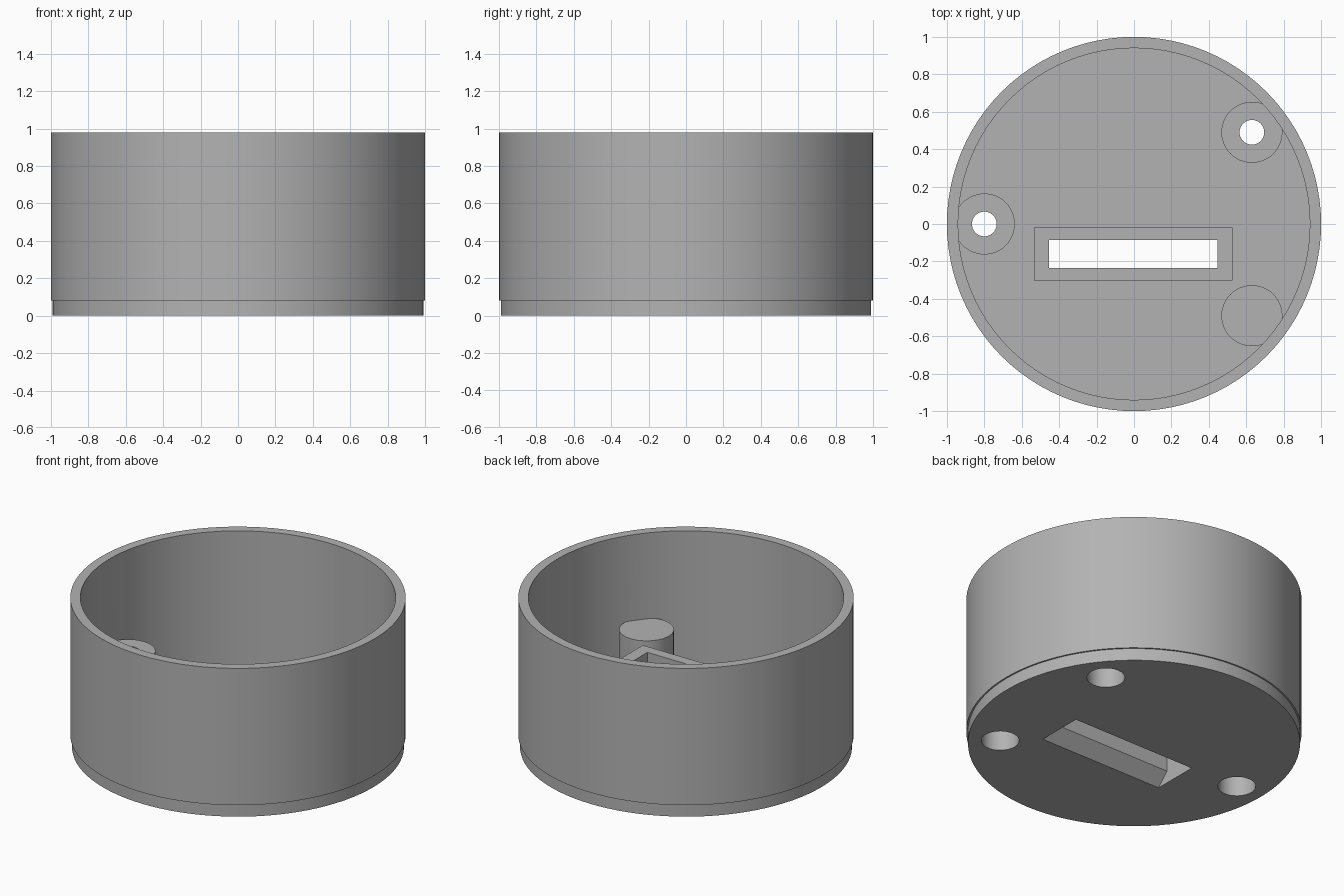
import bpy, bmesh, math
from mathutils import Vector

if "Cube" in bpy.data.objects:
    bpy.data.objects.remove(bpy.data.objects["Cube"])

grey = bpy.data.materials.new("plain grey")
grey.use_nodes = True
grey.diffuse_color = (0.45, 0.45, 0.45, 1)
grey.node_tree.nodes["Principled BSDF"].inputs["Base Color"].default_value = (0.45, 0.45, 0.45, 1)

HEIGHT, FLOOR, BOSS_TOP = 0.98, 0.08, 0.415
SLOT_X, SLOT_Y = -0.004, -0.16


def make_object(name, bm):
    bmesh.ops.recalc_face_normals(bm, faces=bm.faces)
    mesh = bpy.data.meshes.new(name)
    bm.to_mesh(mesh)
    bm.free()
    mesh.materials.append(grey)
    obj = bpy.data.objects.new(name, mesh)
    bpy.context.collection.objects.link(obj)
    return obj


def lathe(name, profile, centre=(0, 0), steps=96):
    """Turn a profile of (radius, height) points around a vertical axis."""
    bm = bmesh.new()
    verts = [bm.verts.new((r, 0, z)) for r, z in profile]
    edges = [bm.edges.new(pair) for pair in zip(verts, verts[1:])]
    bmesh.ops.spin(bm, geom=verts + edges, cent=(0, 0, 0), axis=(0, 0, 1),
                   angle=math.tau, steps=steps, use_duplicate=False)
    bmesh.ops.remove_doubles(bm, verts=bm.verts, dist=1e-5)
    bmesh.ops.translate(bm, verts=bm.verts, vec=(*centre, 0))
    return make_object(name, bm)


def prism(name, half_width, side):
    """Extrude a (y, z) side outline along x, centred on the slot."""
    bm = bmesh.new()
    face = bm.faces.new([bm.verts.new((SLOT_X - half_width, SLOT_Y + y, z)) for y, z in side])
    new = bmesh.ops.extrude_face_region(bm, geom=[face])["geom"]
    moved = [v for v in new if isinstance(v, bmesh.types.BMVert)]
    bmesh.ops.translate(bm, verts=moved, vec=Vector((2 * half_width, 0, 0)))
    return make_object(name, bm)


def combine(target, tool, operation):
    mod = target.modifiers.new(tool.name, "BOOLEAN")
    mod.operation, mod.solver, mod.object = operation, "EXACT", tool
    bpy.context.view_layer.objects.active = target
    bpy.ops.object.modifier_apply(modifier=mod.name)
    bpy.data.objects.remove(tool)


# Round open housing with a slightly recessed foot
housing = lathe("housing", [(0, 0), (0.99, 0), (0.99, FLOOR), (1, FLOOR), (1, HEIGHT),
                            (0.94, HEIGHT), (0.94, FLOOR), (0, FLOOR)])

# Screw bosses and the raised slot frame, fused to the floor
screws = [(-0.8, 0), (0.63, 0.49), (0.63, -0.49)]
for spot in screws:
    boss = lathe("screw_boss", [(0, 0.04), (0.163, 0.04), (0.163, BOSS_TOP), (0, BOSS_TOP)], spot, 48)
    combine(housing, boss, "UNION")
frame = prism("slot_frame", 0.53, [(-0.142, 0.04), (0.142, 0.04), (0.142, 0.41), (-0.142, 0.41)])
combine(housing, frame, "UNION")

# Counterbored screw holes
for spot in screws:
    hole = lathe("screw_hole", [(0, -0.1), (0.113, -0.1), (0.113, 0.33), (0.066, 0.33),
                                (0.066, 0.6), (0, 0.6)], spot, 48)
    combine(housing, hole, "DIFFERENCE")

# Slot that flares out towards the underside
slot = prism("slot", 0.45, [(-0.153, -0.1), (0.153, -0.1), (0.153, 0), (0.075, FLOOR), (0.075, 0.6),
                            (-0.075, 0.6), (-0.075, FLOOR), (-0.153, 0)])
combine(housing, slot, "DIFFERENCE")

bpy.ops.object.select_all(action="DESELECT")
housing.select_set(True)
bpy.context.view_layer.objects.active = housing
bpy.ops.object.shade_smooth_by_angle(angle=math.radians(30))
